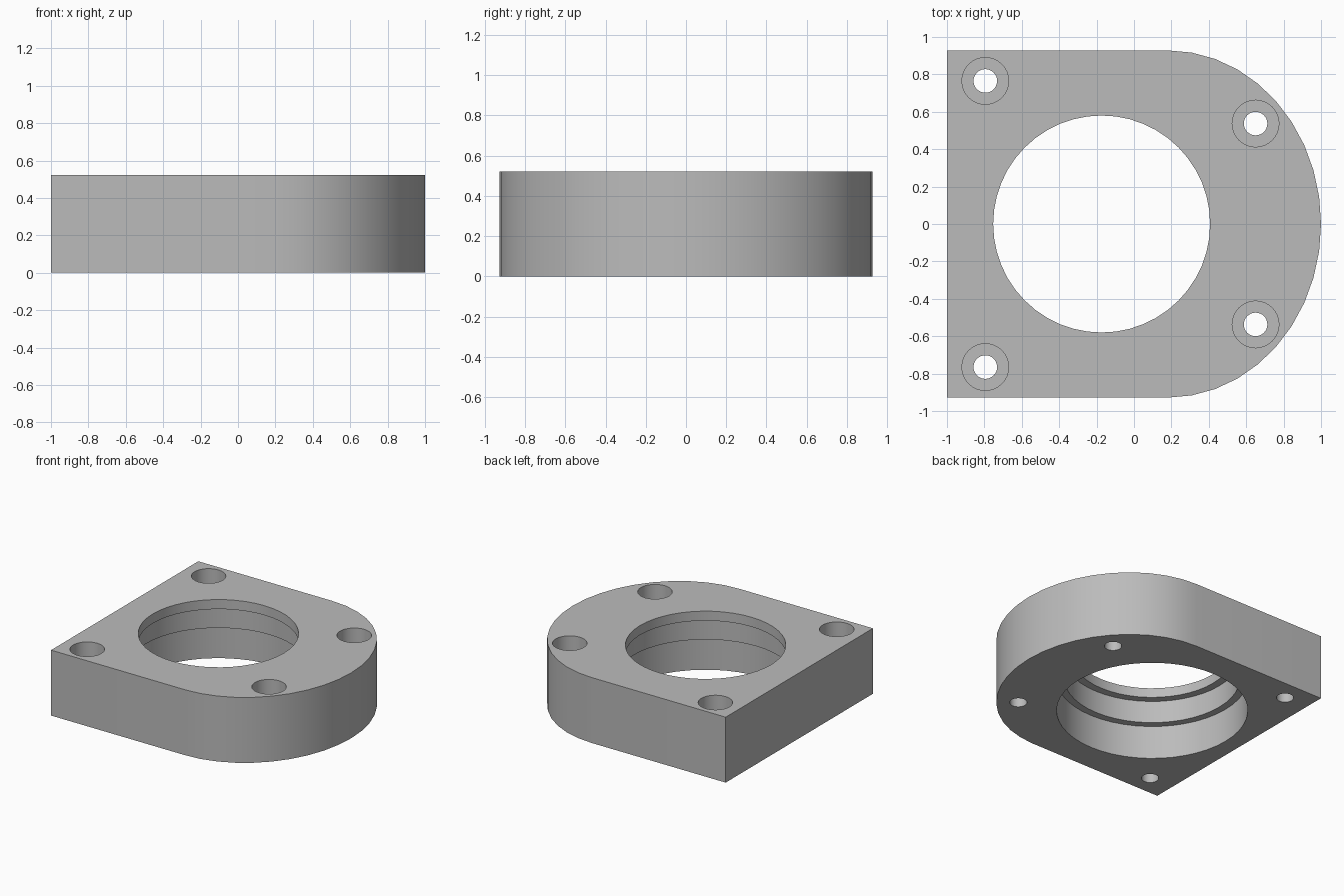
import bpy
import bmesh
from math import sin, cos, pi

cube = bpy.data.objects.get("Cube")
if cube:
    bpy.data.objects.remove(cube, do_unlink=True)

HEIGHT = 0.522
HALF_DEPTH = 0.928
ARC_X = 0.18          # where the straight sides meet the rounded end
BORE_X = -0.173

grey = bpy.data.materials.new("plain_grey")
grey.use_nodes = True
colour = (0.5, 0.5, 0.5, 1)
grey.diffuse_color = colour
grey.node_tree.nodes["Principled BSDF"].inputs["Base Color"].default_value = colour


def make_object(name, bm):
    bmesh.ops.recalc_face_normals(bm, faces=bm.faces)
    mesh = bpy.data.meshes.new(name)
    bm.to_mesh(mesh)
    bm.free()
    mesh.materials.append(grey)
    obj = bpy.data.objects.new(name, mesh)
    bpy.context.collection.objects.link(obj)
    return obj


def stepped_cutter(name, x, y, profile, sides):
    """Solid of revolution from (radius, height) pairs, capped at both ends."""
    bm = bmesh.new()
    rings = [[bm.verts.new((x + r * cos(2 * pi * i / sides),
                            y + r * sin(2 * pi * i / sides), z))
              for i in range(sides)] for r, z in profile]
    for low, high in zip(rings, rings[1:]):
        for i in range(sides):
            j = (i + 1) % sides
            bm.faces.new((low[i], low[j], high[j], high[i]))
    bm.faces.new(rings[0])
    bm.faces.new(rings[-1])
    obj = make_object(name, bm)
    obj.hide_render = True
    return obj


# Plate: square at one end, rounded at the other
outline = [(-1, HALF_DEPTH), (-1, -HALF_DEPTH)]
steps = 20
for i in range(steps + 1):
    a = -pi / 2 + pi * i / steps
    outline.append((ARC_X + (1 - ARC_X) * cos(a), HALF_DEPTH * sin(a)))
bm = bmesh.new()
base = bm.faces.new([bm.verts.new((x, y, 0)) for x, y in outline])
top = bmesh.ops.extrude_face_region(bm, geom=[base])["geom"]
bmesh.ops.translate(bm, vec=(0, 0, HEIGHT),
                    verts=[v for v in top if isinstance(v, bmesh.types.BMVert)])
plate = make_object("mounting_plate", bm)

# Central bore, stepping wider towards the underside
bore = [(0.697, -0.1), (0.697, 0.268), (0.64, 0.268),
        (0.64, 0.446), (0.58, 0.446), (0.58, HEIGHT + 0.1)]
cutters = [stepped_cutter("bore_cutter", BORE_X, 0, bore, 48)]

# Counterbored screw holes, mirrored front to back
screw = [(0.063, -0.1), (0.063, HEIGHT - 0.17),
         (0.125, HEIGHT - 0.17), (0.125, HEIGHT + 0.1)]
for x, y in ((-0.795, 0.765), (0.65, 0.537)):
    for side in (1, -1):
        cutters.append(stepped_cutter("screw_hole_cutter", x, side * y, screw, 32))

# Cut the holes and discard the cutters
bpy.context.view_layer.objects.active = plate
for cutter in cutters:
    mod = plate.modifiers.new("hole", 'BOOLEAN')
    mod.operation = 'DIFFERENCE'
    mod.solver = 'EXACT'
    mod.object = cutter
    bpy.ops.object.modifier_apply(modifier=mod.name)
    bpy.data.objects.remove(cutter, do_unlink=True)

# Smooth the curved walls, keep the rims sharp
bpy.ops.object.select_all(action='DESELECT')
plate.select_set(True)
bpy.context.view_layer.objects.active = plate
bpy.ops.object.shade_smooth_by_angle(angle=pi / 6)
